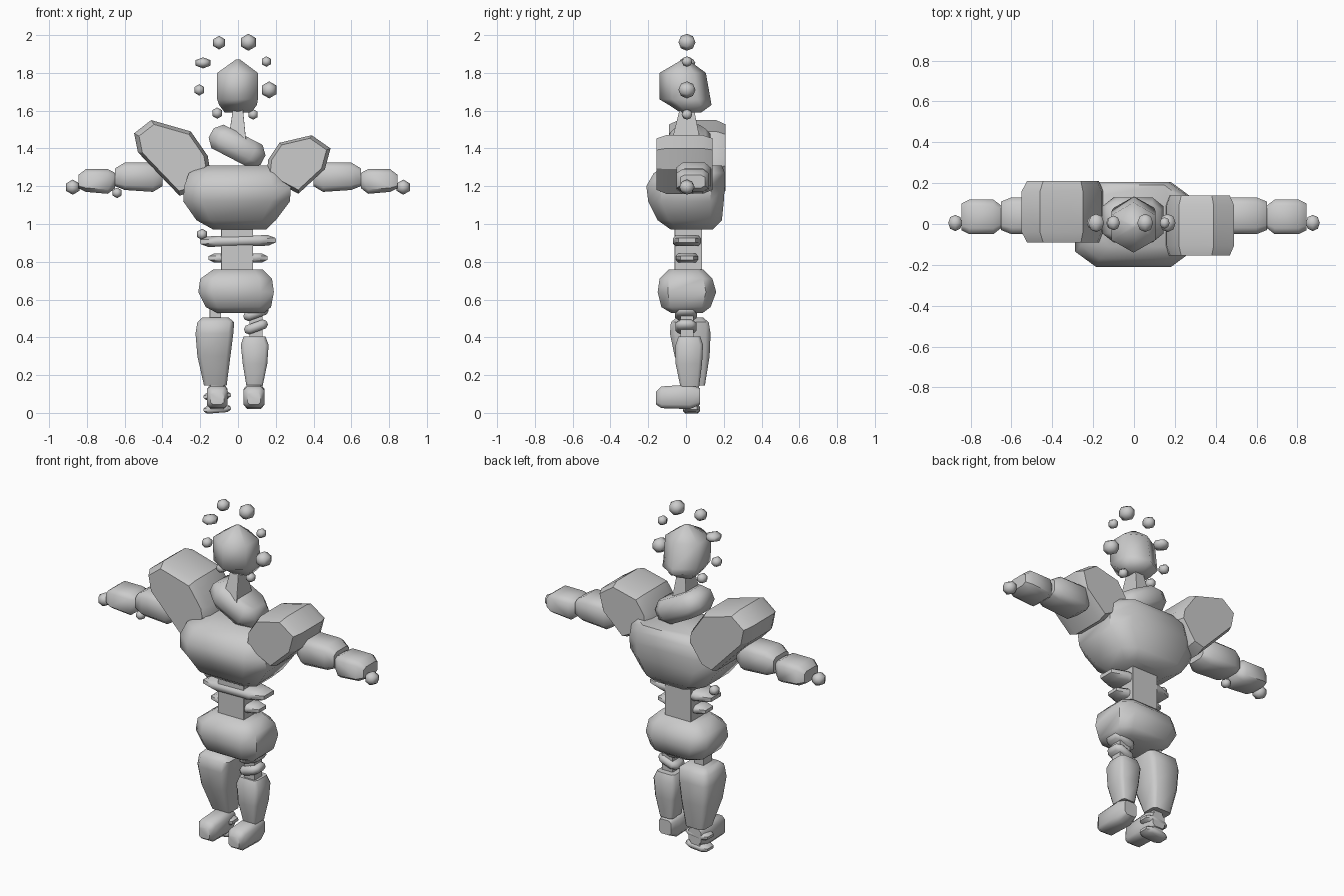
import bpy, bmesh, math
from mathutils import Matrix, Vector

cube = bpy.data.objects.get("Cube")
if cube:
    bpy.data.objects.remove(cube)

grey = bpy.data.materials.new("stone grey")
grey.use_nodes = True
COLOR = (0.6, 0.6, 0.6, 1)
grey.diffuse_color = COLOR
grey.node_tree.nodes["Principled BSDF"].inputs["Base Color"].default_value = COLOR

HEXAGON = [(1, .5), (0, 1), (-1, .5), (-1, -.5), (0, -1), (1, -.5)]


def octagon(c):
    k = 1 - c
    return [(1, k), (k, 1), (-k, 1), (-1, k), (-1, -k), (-k, -1), (k, -1), (1, -k)]


def finish(name, bm, smooth):
    bmesh.ops.recalc_face_normals(bm, faces=bm.faces)
    mesh = bpy.data.meshes.new(name)
    bm.to_mesh(mesh)
    bm.free()
    mesh.materials.append(grey)
    obj = bpy.data.objects.new(name, mesh)
    bpy.context.collection.objects.link(obj)
    bpy.ops.object.select_all(action='DESELECT')
    obj.select_set(True)
    bpy.context.view_layer.objects.active = obj
    bpy.ops.object.shade_smooth_by_angle(angle=math.radians(smooth))
    return obj


def skin(bm, loops):
    rings = [[bm.verts.new(p) for p in loop] for loop in loops]
    for a, b in zip(rings, rings[1:]):
        for i in range(len(a)):
            j = (i + 1) % len(a)
            bm.faces.new((a[i], a[j], b[j], b[i]))
    bm.faces.new(rings[0])
    bm.faces.new(rings[-1])


def block(name, rings, axis='Z', shape=octagon(.35), smooth=50):
    """Loft of sections (t, u_min, u_max, v_min, v_max) along an axis."""
    place = {'Z': lambda t, u, v: (u, v, t),
             'X': lambda t, u, v: (t, u, v),
             'Y': lambda t, u, v: (u, t, v)}[axis]
    loops = []
    for t, u0, u1, v0, v1 in rings:
        loops.append([place(t, (u0 + u1 + a * (u1 - u0)) / 2, (v0 + v1 + b * (v1 - v0)) / 2)
                      for a, b in shape])
    bm = bmesh.new()
    skin(bm, loops)
    return finish(name, bm, smooth)


def disc(name, centre, size, tilt=0, rim=.7):
    """Pillow-edged plate with half sizes, tilted in the front plane."""
    x, y, z = size
    loops = [[(a * x * s, b * y * s, z * h) for a, b in octagon(.4)]
             for h, s in ((-1, rim), (-.4, 1), (.4, 1), (1, rim))]
    bm = bmesh.new()
    skin(bm, loops)
    bm.transform(Matrix.Translation(centre) @ Matrix.Rotation(tilt, 4, 'Y'))
    return finish(name, bm, 50)


def shoulder(name, outline, front, back, edge):
    """Front outline extruded in depth, with drawn-in ends."""
    mid = sum((Vector(p) for p in outline), Vector((0, 0))) / len(outline)
    loops = []
    for y, s in ((front, .88), (front + edge, 1), (back - edge, 1), (back, .88)):
        pts = [mid + (Vector(p) - mid) * s for p in outline]
        loops.append([(p.x, y, p.y) for p in pts])
    bm = bmesh.new()
    skin(bm, loops)
    return finish(name, bm, 30)


def ball(name, x, z, r, squash=1):
    bm = bmesh.new()
    bmesh.ops.create_uvsphere(bm, u_segments=6, v_segments=4, radius=r)
    bm.transform(Matrix.Translation((x, .005, z)) @ Matrix.Diagonal((1, 1, squash, 1))
                 @ Matrix.Rotation(math.pi / 2, 4, 'X'))
    return finish(name, bm, 70)


def post(name, z0, z1, base, top):
    return block(name, [(z0, *base), (z1, *top)], shape=octagon(.02), smooth=30)


# Head, neck and collar
block("head", [(1.59, -.07, .07, -.03, .08), (1.63, -.1, .1, -.09, .135),
               (1.66, -.11, .105, -.14, .13), (1.8, -.11, .105, -.14, .105),
               (1.87, -.012, .012, -.02, .01)], shape=HEXAGON, smooth=70)
post("neck", 1.42, 1.62, (-.055, .045, -.08, .08), (-.025, .025, -.03, .04))
disc("collar", (-.005, .02, 1.41), (.155, .11, .07), .48, .75)

# Halo of small balls
for i, spec in enumerate([(-.1, 1.96, .036), (.055, 1.962, .045), (-.185, 1.853, .045, .65),
                          (.15, 1.86, .028), (-.205, 1.71, .03), (.165, 1.71, .045),
                          (-.11, 1.587, .03), (.08, 1.58, .028)]):
    ball(f"halo_ball_{i + 1}", *spec)

# Torso
block("chest", [(.97, -.13, .15, -.08, .14), (1.02, -.22, .2, -.15, .19),
                (1.12, -.29, .275, -.2, .2), (1.2, -.285, .28, -.21, .205),
                (1.27, -.26, .26, -.17, .205), (1.31, -.18, .22, -.11, .19)])
post("waist_column", .74, 1, (-.09, .08, -.06, .085), (-.09, .08, -.06, .085))
disc("upper_waist_disc", (0, .005, .91), (.2, .075, .028), -.02, .8)
disc("lower_waist_disc", (0, .005, .82), (.157, .058, .024), 0, .8)
block("pelvis", [(.53, -.11, .14, -.08, .09), (.56, -.17, .175, -.13, .13),
                 (.64, -.21, .19, -.15, .16), (.71, -.2, .18, -.14, .14),
                 (.76, -.13, .13, -.09, .09)])
ball("hip_ball", -.19, .945, .03)

# Shoulders
shoulder("right_shoulder", [(-.46, 1.55), (-.55, 1.48), (-.53, 1.38), (-.31, 1.15), (-.24, 1.17),
                            (-.15, 1.3), (-.16, 1.36), (-.25, 1.49)], -.09, .21, .05)
shoulder("left_shoulder", [(.22, 1.43), (.39, 1.47), (.49, 1.4), (.46, 1.29), (.32, 1.16),
                           (.15, 1.25), (.16, 1.34)], -.155, .14, .05)


# Arms
def arm_segment(name, start, end, low, high, back):
    step = (end - start) * .2
    block(name, [(start, -.02, back - .03, low + .03, high - .02),
                 (start + step, -.05, back, low, high),
                 (end - step, -.05, back, low + .01, high),
                 (end, -.03, back - .02, low + .03, high - .03)], 'X')


for side, s in (("right", -1), ("left", 1)):
    arm_segment(f"{side}_upper_arm", s * .4, s * .65, 1.17, 1.325, .13)
    arm_segment(f"{side}_forearm", s * .65, s * .845, 1.16, 1.29, .12)
    ball(f"{side}_hand", s * .875, 1.195, .04)
ball("elbow_ball", -.64, 1.165, .028)

# Right leg
post("right_hip_post", .48, .56, (-.15, -.09, -.03, .05), (-.15, -.09, -.03, .05))
block("right_leg", [(.145, -.18, -.06, 0, .1), (.3, -.215, -.04, -.06, .125),
                    (.42, -.225, -.025, -.085, .13), (.48, -.215, -.02, -.08, .12),
                    (.505, -.19, -.05, -.05, .09)], shape=octagon(.25))
post("right_ankle", .01, .16, (-.14, -.08, .01, .07), (-.14, -.08, .01, .07))
for z in (.02, .09):
    disc("right_ankle_disc", (-.11, .03, z), (.072, .045, .02), -.08, .75)

# Left leg
post("left_hip_post", .38, .56, (.06, .13, -.03, .04), (.06, .13, -.03, .04))
for z, r in ((.527, .068), (.455, .064)):
    disc("left_knee_disc", (.095, 0, z), (r, r * .85, .025), -.35, .75)
block("left_leg", [(.14, .045, .13, -.03, .07), (.26, .025, .155, -.055, .085),
                   (.36, .015, .162, -.055, .09), (.405, .03, .145, -.04, .075)],
      shape=octagon(.25))

# Feet
for side, x in (("right", -.11), ("left", .085)):
    block(f"{side}_foot", [(-.16, x - .035, x + .035, .045, .11), (-.13, x - .055, x + .055, .025, .14),
                           (.02, x - .055, x + .055, .02, .15), (.075, x - .04, x + .04, .045, .13)], 'Y')
